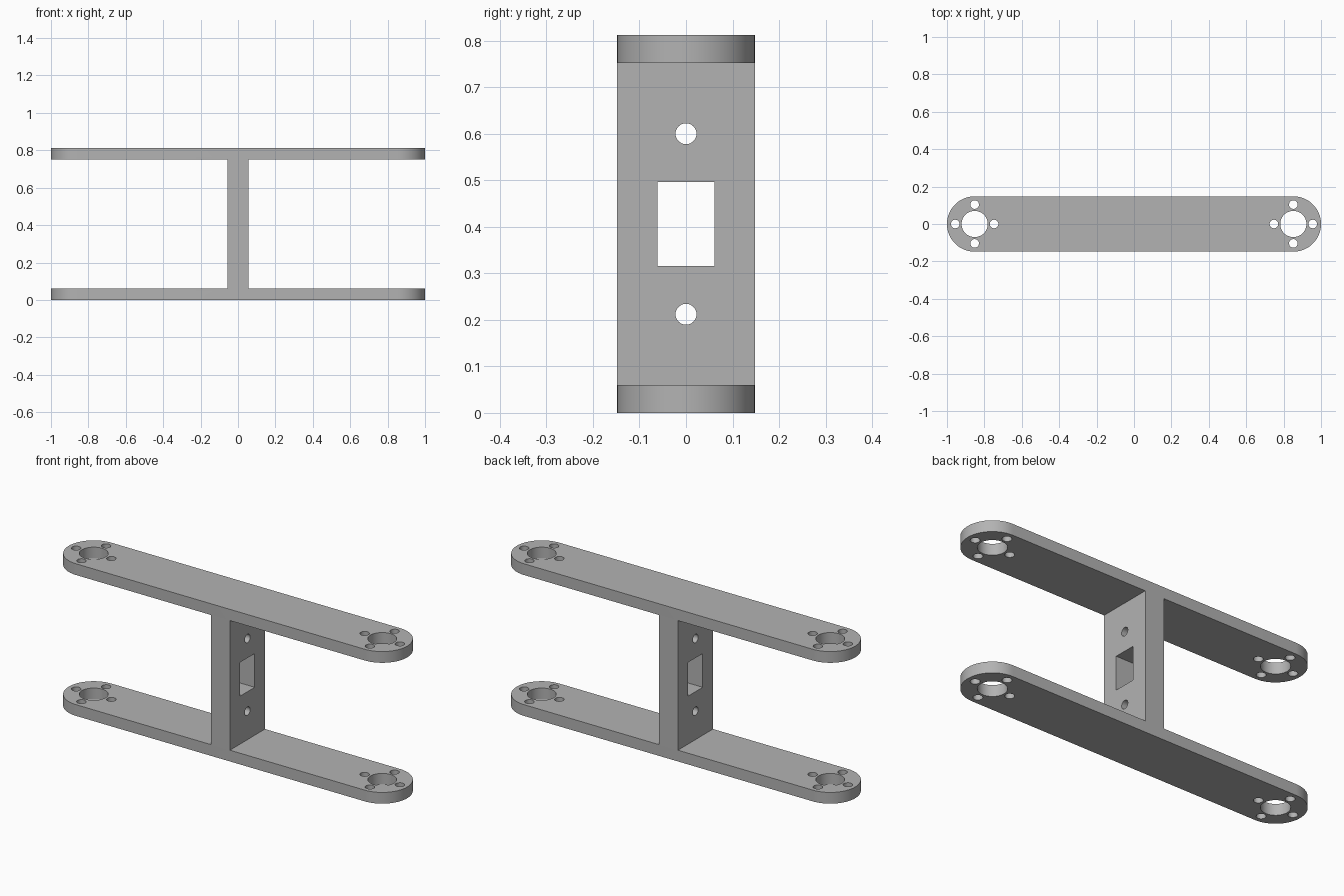
import bpy, bmesh
from math import cos, sin, pi, radians
from mathutils import Vector

if "Cube" in bpy.data.objects:
    bpy.data.objects.remove(bpy.data.objects["Cube"])

LENGTH, HALF_WIDTH, HEIGHT, THICK = 2.0, 0.148, 0.812, 0.06
WEB = 0.056                        # half thickness of the upright
END = LENGTH / 2 - HALF_WIDTH      # centre of each rounded end

grey = bpy.data.materials.new("plain grey")
grey.use_nodes = True
colour = (0.45, 0.45, 0.45, 1)
grey.diffuse_color = colour
grey.node_tree.nodes["Principled BSDF"].inputs["Base Color"].default_value = colour


def arc(cx, cy, r, start=0.0, sweep=2 * pi, steps=48):
    count = steps if sweep >= 2 * pi else steps + 1
    return [(cx + r * cos(start + sweep * i / steps),
             cy + r * sin(start + sweep * i / steps)) for i in range(count)]


def rectangle(x0, x1, y0, y1):
    return [(x0, y0), (x1, y0), (x1, y1), (x0, y1)]


def prism(name, outlines, low, high, axis="Z"):
    """Extrude closed outlines along z, or along x with outlines in (y, z)."""
    bm = bmesh.new()
    for outline in outlines:
        place = (lambda p: (p[0], p[1], low)) if axis == "Z" else (lambda p: (low, p[0], p[1]))
        face = bm.faces.new([bm.verts.new(place(p)) for p in outline])
        grown = bmesh.ops.extrude_face_region(bm, geom=[face], use_keep_orig=True)
        offset = Vector((0, 0, high - low)) if axis == "Z" else Vector((high - low, 0, 0))
        moved = [v for v in grown["geom"] if isinstance(v, bmesh.types.BMVert)]
        bmesh.ops.translate(bm, verts=moved, vec=offset)
    bmesh.ops.recalc_face_normals(bm, faces=bm.faces)
    mesh = bpy.data.meshes.new(name)
    bm.to_mesh(mesh)
    bm.free()
    mesh.materials.append(grey)
    obj = bpy.data.objects.new(name, mesh)
    bpy.context.collection.objects.link(obj)
    return obj


def combine(target, other, operation):
    """Apply a boolean and discard the helper."""
    other.hide_render = True
    mod = target.modifiers.new(operation, "BOOLEAN")
    mod.operation, mod.solver, mod.object = operation, "EXACT", other
    bpy.context.view_layer.objects.active = target
    bpy.ops.object.modifier_apply(modifier=mod.name)
    bpy.data.objects.remove(other)


# Upright web joined to the two round-ended arms
frame = prism("bracket_frame",
              [rectangle(-WEB, WEB, -HALF_WIDTH, HALF_WIDTH)], THICK / 2, HEIGHT - THICK / 2)
stadium = (arc(END, 0, HALF_WIDTH, -pi / 2, pi) + arc(-END, 0, HALF_WIDTH, pi / 2, pi))
for label, z in (("lower_arm", 0), ("upper_arm", HEIGHT - THICK)):
    combine(frame, prism(label, [stadium], z, z + THICK), "UNION")

# Bearing hole ringed by four screw holes at each end, through both arms
holes = []
for x in (-END, END):
    holes.append(arc(x, 0, 0.07))
    holes += [arc(x + 0.104 * cos(k * pi / 2), 0.104 * sin(k * pi / 2), 0.023, steps=32)
              for k in range(4)]
combine(frame, prism("arm_hole_cutter", holes, -0.1, HEIGHT + 0.1), "DIFFERENCE")

# Rectangular window and two bolt holes through the web
middle = HEIGHT / 2
openings = [rectangle(-0.061, 0.061, middle - 0.09, middle + 0.09)]
openings += [arc(0, middle + side * 0.194, 0.0225, steps=32) for side in (-1, 1)]
combine(frame, prism("web_hole_cutter", openings, -0.2, 0.2, axis="X"), "DIFFERENCE")

# Merge coplanar faces, then smooth only the curved walls
bm = bmesh.new()
bm.from_mesh(frame.data)
bmesh.ops.remove_doubles(bm, verts=bm.verts, dist=0.00001)
bmesh.ops.dissolve_limit(bm, angle_limit=radians(0.5), verts=bm.verts, edges=bm.edges)
bm.to_mesh(frame.data)
bm.free()
frame.select_set(True)
bpy.context.view_layer.objects.active = frame
bpy.ops.object.shade_smooth_by_angle(angle=radians(30))
